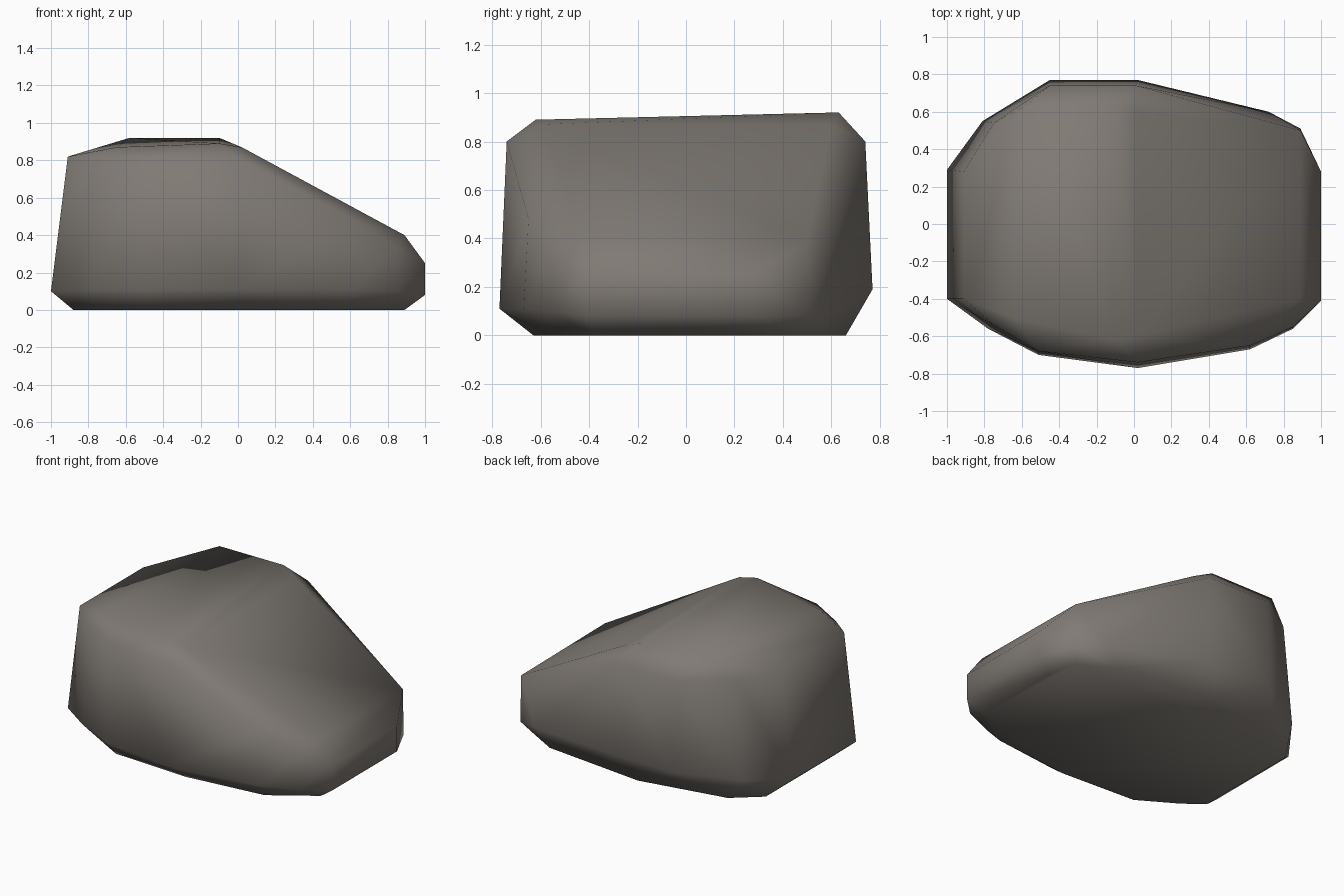
import bpy, bmesh

if "Cube" in bpy.data.objects:
    bpy.data.objects.remove(bpy.data.objects["Cube"])

# Outlines of the boulder, from the ground up
foot = [(-.88, -.35), (-.88, .4), (-.7, .55), (-.1, .66), (.62, .58), (.85, .45),
        (.89, .25), (.89, -.38), (.6, -.57), (.05, -.63), (-.5, -.6), (-.75, -.45)]
girth = [(-1, -.4, .1), (-1, .29, .1), (-.81, .55, .15), (-.45, .77, .19), (.02, .77, .19),
         (.72, .6, .12), (.89, .51, .08), (1, .28, .08), (1, -.41, .08), (.85, -.56, .1),
         (.62, -.67, .11), (.02, -.77, .11), (-.51, -.7, .11), (-.78, -.56, .11)]
shoulder = [(-.91, -.4, .82), (-.91, .28, .82), (-.75, .54, .82), (-.45, .74, .8),
            (.01, .74, .8), (.89, .5, .39), (1, .28, .25), (1, -.41, .25), (.89, -.4, .4),
            (.85, -.55, .33), (.62, -.65, .48), (.02, -.74, .8), (-.51, -.68, .8),
            (-.75, -.54, .8)]
crown = [(-.58, .63, .92), (-.1, .63, .92), (-.65, -.5, .87), (-.1, -.62, .89),
         (.02, -.6, .87), (.02, .6, .87)]

# Wrap the outlines in one faceted skin
bm = bmesh.new()
for p in [(x, y, 0) for x, y in foot] + girth + shoulder + crown:
    bm.verts.new(p)
hull = bmesh.ops.convex_hull(bm, input=bm.verts[:])
bmesh.ops.delete(bm, geom=[v for v in bm.verts if not v.link_faces], context='VERTS')
bmesh.ops.dissolve_limit(bm, angle_limit=0.03, verts=bm.verts[:], edges=bm.edges[:])
bmesh.ops.recalc_face_normals(bm, faces=bm.faces[:])
for f in bm.faces:
    f.smooth = True

mesh = bpy.data.meshes.new("boulder")
bm.to_mesh(mesh)
bm.free()
boulder = bpy.data.objects.new("boulder", mesh)
bpy.context.collection.objects.link(boulder)

# Stone colour
stone = bpy.data.materials.new("warm grey stone")
stone.diffuse_color = (.215, .195, .175, 1)
stone.use_nodes = True
stone.node_tree.nodes["Principled BSDF"].inputs["Base Color"].default_value = stone.diffuse_color
mesh.materials.append(stone)
